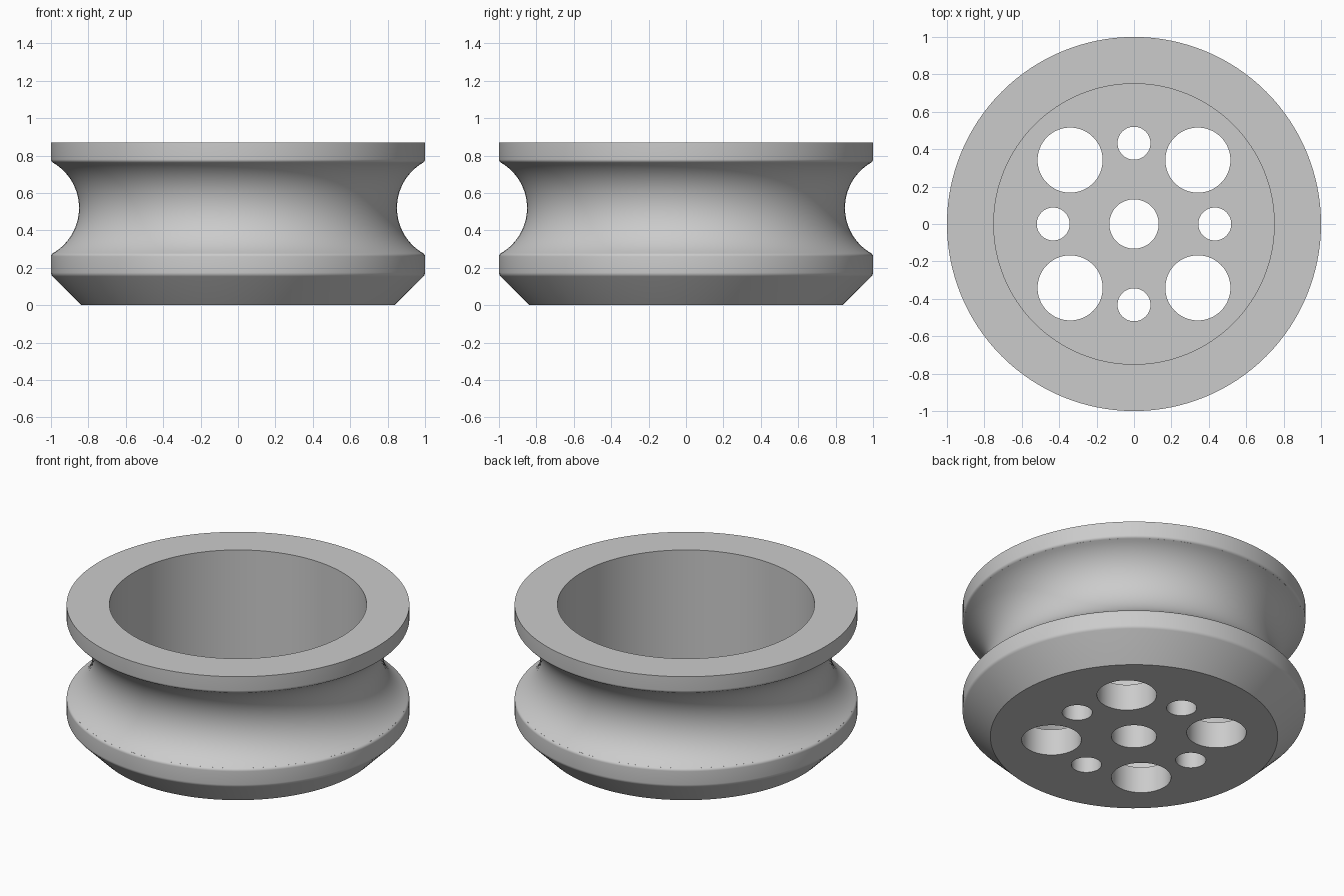
import bpy, bmesh
from math import sin, cos, radians, pi

cube = bpy.data.objects.get("Cube")
if cube:
    bpy.data.objects.remove(cube, do_unlink=True)

SEGMENTS = 128
HEIGHT = 0.87
FLOOR = 0.17          # thickness of the perforated floor
BORE = 0.75           # radius of the open cup

grey = bpy.data.materials.new("plain grey")
grey.use_nodes = True
colour = (0.6, 0.6, 0.6, 1)
grey.diffuse_color = colour
grey.node_tree.nodes["Principled BSDF"].inputs["Base Color"].default_value = colour


def arc(cr, cz, radius, start, end, steps):
    """Points (r, z) on an arc, angles in degrees."""
    angles = [radians(start + (end - start) * i / steps) for i in range(steps + 1)]
    return [(cr + radius * cos(a), cz + radius * sin(a)) for a in angles]


def lathe(name, profile):
    """Spin an open profile round z and cap both ends."""
    bm = bmesh.new()
    rings = [[bm.verts.new((r * cos(2 * pi * i / SEGMENTS), r * sin(2 * pi * i / SEGMENTS), z))
              for i in range(SEGMENTS)] for r, z in profile]
    for low, high in zip(rings, rings[1:]):
        for i in range(SEGMENTS):
            j = (i + 1) % SEGMENTS
            bm.faces.new((low[i], low[j], high[j], high[i]))
    bm.faces.new(rings[0][::-1])
    bm.faces.new(rings[-1])
    bmesh.ops.recalc_face_normals(bm, faces=bm.faces)
    mesh = bpy.data.meshes.new(name)
    bm.to_mesh(mesh)
    bm.free()
    mesh.materials.append(grey)
    obj = bpy.data.objects.new(name, mesh)
    bpy.context.collection.objects.link(obj)
    return obj


# Wheel body: chamfered base, lower rim, round groove, upper rim, open cup
profile = [(0.838, 0)]
profile += arc(0.97, 0.175, 0.03, -45, 0, 5)
profile += arc(0.98, 0.26, 0.02, 0, 60, 5)
profile += arc(1.13, 0.52, 0.28, 240, 120, 28)
profile += arc(0.98, 0.78, 0.02, -60, 0, 5)
profile += [(1, HEIGHT), (BORE, HEIGHT), (BORE, FLOOR)]
wheel = lathe("grooved_wheel", profile)

# Holes through the floor: centre, four small on the axes, four large between
holes = [(0, 0, 0.132)]
for k in range(4):
    a = k * pi / 2
    holes.append((0.432 * cos(a), 0.432 * sin(a), 0.088))
    holes.append((0.483 * cos(a + pi / 4), 0.483 * sin(a + pi / 4), 0.174))

for x, y, radius in holes:
    bpy.ops.mesh.primitive_cylinder_add(vertices=64, radius=radius, depth=0.6, location=(x, y, 0.1))
    cutter = bpy.context.object
    cutter.name = "hole_cutter"
    cutter.hide_render = True
    cut = wheel.modifiers.new("hole", 'BOOLEAN')
    cut.operation = 'DIFFERENCE'
    cut.solver = 'EXACT'
    cut.object = cutter
    bpy.context.view_layer.objects.active = wheel
    bpy.ops.object.modifier_apply(modifier=cut.name)
    bpy.data.objects.remove(cutter, do_unlink=True)

bpy.ops.object.select_all(action='DESELECT')
wheel.select_set(True)
bpy.context.view_layer.objects.active = wheel
bpy.ops.object.shade_smooth_by_angle(angle=radians(30))
